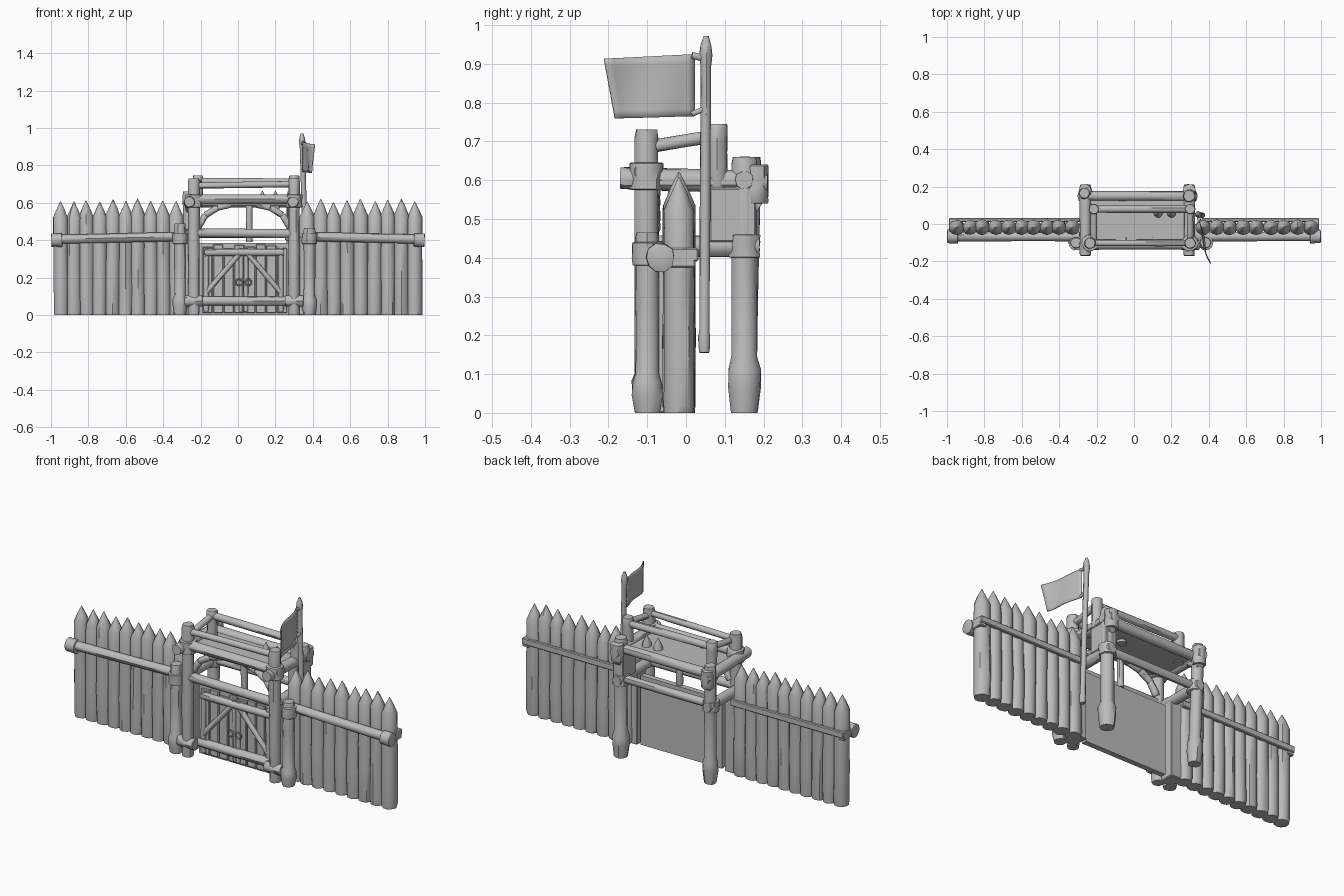
import bpy, bmesh, math, random
from mathutils import Vector

random.seed(4)
cube = bpy.data.objects.get("Cube")
if cube:
    bpy.data.objects.remove(cube)

grey = bpy.data.materials.new("plain grey")
grey.use_nodes = True
grey.diffuse_color = (0.5, 0.5, 0.5, 1)
grey.node_tree.nodes["Principled BSDF"].inputs["Base Color"].default_value = (0.5, 0.5, 0.5, 1)


def finish(name, bm, smooth=True):
    bmesh.ops.recalc_face_normals(bm, faces=bm.faces)
    mesh = bpy.data.meshes.new(name)
    bm.to_mesh(mesh)
    bm.free()
    mesh.materials.append(grey)
    ob = bpy.data.objects.new(name, mesh)
    bpy.context.collection.objects.link(ob)
    if smooth:
        bpy.ops.object.select_all(action='DESELECT')
        ob.select_set(True)
        bpy.context.view_layer.objects.active = ob
        bpy.ops.object.shade_smooth_by_angle(angle=math.radians(40))
    return ob


def log(name, a, b, r, profile=None, rough=0.06, sides=10):
    """Hewn log from a to b; profile lists (fraction along, radius factor)."""
    a, b = Vector(a), Vector(b)
    turn = (b - a).to_track_quat('Z', 'Y')
    profile = profile or [(0, .92), (.03, 1), (.35, 1), (.7, 1), (.97, 1), (1, .9)]
    bm = bmesh.new()
    rings = []
    for t, f in profile:
        ring = []
        for i in range(sides):
            ang = math.tau * i / sides
            rad = r * f * (1 + random.uniform(-rough, rough))
            off = turn @ Vector((math.cos(ang) * rad, math.sin(ang) * rad, 0))
            ring.append(bm.verts.new(a.lerp(b, t) + off))
        rings.append(ring)
    for low, high in zip(rings, rings[1:]):
        for i in range(sides):
            j = (i + 1) % sides
            bm.faces.new((low[i], low[j], high[j], high[i]))
    bm.faces.new(rings[0])
    bm.faces.new(rings[-1])
    return finish(name, bm)


def box(name, x, y, z, bevel=0.004):
    bm = bmesh.new()
    bmesh.ops.create_cube(bm, size=1)
    for v in bm.verts:
        v.co = [lo + (c + .5) * (hi - lo) for c, (lo, hi) in zip(v.co, (x, y, z))]
    if bevel:
        bmesh.ops.bevel(bm, geom=bm.edges[:], offset=bevel, segments=1, affect='EDGES')
    return finish(name, bm, False)


# Palisade walls of sharpened stakes
stake = [(0, .95), (.03, 1), (.3, 1.02), (.6, .98), (.86, 1), (.93, .55), (1, .04)]
for side, first, last, count in (("right", -.945, -.33, 10), ("left", .37, .945, 9)):
    for i in range(count):
        x = first + (last - first) * i / (count - 1)
        top = .615 + random.uniform(-.012, .008)
        log(f"{side}_stake_{i + 1}", (x, -.018, 0), (x + random.uniform(-.006, .006), -.018, top),
            .041, stake, .05)

# Wall rails, with end knobs and a flat batten behind
for side, x0, x1 in (("right", -.99, -.29), ("left", .99, .36)):
    s = -1 if x0 < 0 else 1
    log(side + "_wall_rail", (x0, -.067, .405), (x1, -.067, .42), .025)
    log(side + "_rail_knob", (x0 + .008 * s, -.066, .4), (x0 - .05 * s, -.066, .402), .037)
    box(side + "_end_cleat", sorted((x0, x0 - .04 * s)), (-.08, .025), (.375, .425))
    box(side + "_back_batten", sorted((x0, x1)), (.012, .032), (.39, .425))

# Front posts: tall gate posts and short wall posts, with swollen feet
foot = [(0, 1.05), (.1, 1.3), (.17, 1.3), (.22, 1), (.6, 1), (.97, 1), (1, .9)]
for side, tall_x, short_x, short_top in (("right", -.236, -.31, .49), ("left", .3, .382, .465)):
    log(side + "_gate_post", (tall_x, -.102, 0), (tall_x, -.102, .73), .031)
    log(side + "_short_post", (short_x, -.1, 0), (short_x, -.1, short_top), .031, foot)
    log(side + "_short_post_band", (short_x, -.1, .38), (short_x, -.1, .44), .04)
    log(side + "_foot_tie", (tall_x - .05, -.108, .075), (tall_x + .05, -.108, .075), .03)
    log(side + "_post_head_band", (tall_x, -.102, .575), (tall_x, -.102, .645), .045)
    box(side + "_gate_jamb", sorted((tall_x, short_x)), (-.09, 0), (0, .42))

# Back posts carrying the platform
log("back_right_post", (-.255, .15, 0), (-.265, .165, .66), .03, foot)
log("back_left_post", (.295, .15, 0), (.295, .15, .66), .034, foot)
for side, x in (("right", -.26), ("left", .295)):
    log(side + "_back_post_top", (x, .18, .54), (x, .18, .64), .034)
    log(side + "_side_beam", (x, -.17, .605), (x, .21, .595), .03)
    log(side + "_lower_tie", (x, -.1, .43), (x, .19, .43), .028)
    log(side + "_rear_collar", (x, .15, .4), (x, .15, .46), .042)
    log(side + "_rear_brace", (x, .19, .53), (x, .09, .6), .02)
box("left_support_block", (.262, .325), (.06, .18), (.44, .58))

# Platform and its main beams
box("platform_deck", (-.28, .325), (-.1, .16), (.583, .603))
log("front_platform_beam", (-.27, -.11, .62), (.335, -.11, .62), .026)
log("back_platform_beam", (-.28, .15, .6), (.33, .15, .6), .026)
log("back_lower_beam", (-.25, .15, .435), (.3, .15, .435), .022)
log("lintel_beam", (-.25, -.1, .44), (.31, -.1, .435), .025)

# Guard rail
for side, x in (("right", -.215), ("left", .3)):
    log(side + "_rear_rail_post", (x, .08, .58), (x, .08, .745), .028)
    log(side + "_guard_rail", (x, -.1, .685), (x, .08, .715), .017)
log("front_guard_rail", (-.236, -.102, .692), (.3, -.102, .7), .017)
log("back_guard_rail", (-.215, .08, .715), (.3, .08, .71), .02)

# Arched braces in the opening above the gate
for s, side in ((-1, "right"), (1, "left")):
    mid = .032
    path = [(.245, .47), (.205, .535), (.14, .575), (.07, .592)]
    for i, (p, q) in enumerate(zip(path, path[1:])):
        log(f"{side}_arch_brace_{i + 1}", (mid + s * p[0], -.085, p[1]),
            (mid + s * q[0], -.085, q[1]), .018)
log("opening_stud", (.06, -.03, .39), (.06, -.03, .6), .018)
for i, x in enumerate((.13, .2)):
    log(f"inner_stake_{i + 1}", (x, .06, .57), (x, .06, .665), .025,
        [(0, 1), (.5, 1), (1, .05)])

# Gate leaves with planks, frame and diagonal braces
box("gate_panel", (-.21, .29), (-.045, -.015), (0, .385), 0)
for i in range(8):
    x = -.19 + i * .057
    box(f"gate_plank_{i + 1}", (x, x + .053), (-.058, -.04), (.01, .365 + random.uniform(-.01, .015)))
log("gate_top_bar", (-.18, -.062, .335), (.245, -.062, .335), .02)
log("gate_bottom_bar", (-.2, -.07, .075), (.27, -.07, .075), .024)
for s, side in ((-1, "right"), (1, "left")):
    log(side + "_gate_brace", (.03 + s * .02, -.062, .33), (.03 + s * .2, -.062, .12), .014)
    log(side + "_gate_stile", (.03 + s * .2, -.06, .02), (.03 + s * .2, -.06, .36), .014)
    log(side + "_gate_center_stile", (.03 + s * .013, -.058, .02), (.03 + s * .013, -.058, .36), .012)
    bpy.ops.mesh.primitive_torus_add(location=(.03 + s * .025, -.074, .175), rotation=(math.pi / 2, 0, 0),
                                     major_radius=.017, minor_radius=.004,
                                     major_segments=16, minor_segments=6)
    ring = bpy.context.object
    ring.name = side + "_gate_ring"
    ring.data.materials.append(grey)
    bpy.ops.object.shade_smooth_by_angle()

# Flag pole with knobbed ends
log("flag_pole", (.365, .047, .155), (.342, .052, .972), .016,
    [(0, .8), (.02, 1), (.05, 1), (.07, .85), (.5, .85), (.9, .85), (.94, 1.1), (.97, .9), (1, .4)])
log("flag_top_tie", (.343, .055, .912), (.349, .015, .922), .009)
log("flag_bottom_tie", (.35, .05, .785), (.35, .015, .77), .007)

# Rippled flag cloth
bm = bmesh.new()
cols, rows = 12, 8
grid = []
for i in range(cols + 1):
    u = i / cols
    column = []
    for j in range(rows + 1):
        v = j / rows
        low = .765 - .006 * u
        y = .022 - u * (.205 + .028 * v)
        x = .347 + .055 * u + .012 * math.sin(u * 5.5 + v * 1.5) * u
        column.append(bm.verts.new((x, y, low + v * (.925 - .012 * u - low))))
    grid.append(column)
for i in range(cols):
    for j in range(rows):
        bm.faces.new((grid[i][j], grid[i + 1][j], grid[i + 1][j + 1], grid[i][j + 1]))
flag = finish("flag_cloth", bm)
cloth = flag.modifiers.new("thickness", 'SOLIDIFY')
cloth.thickness = .005
cloth.offset = 0
